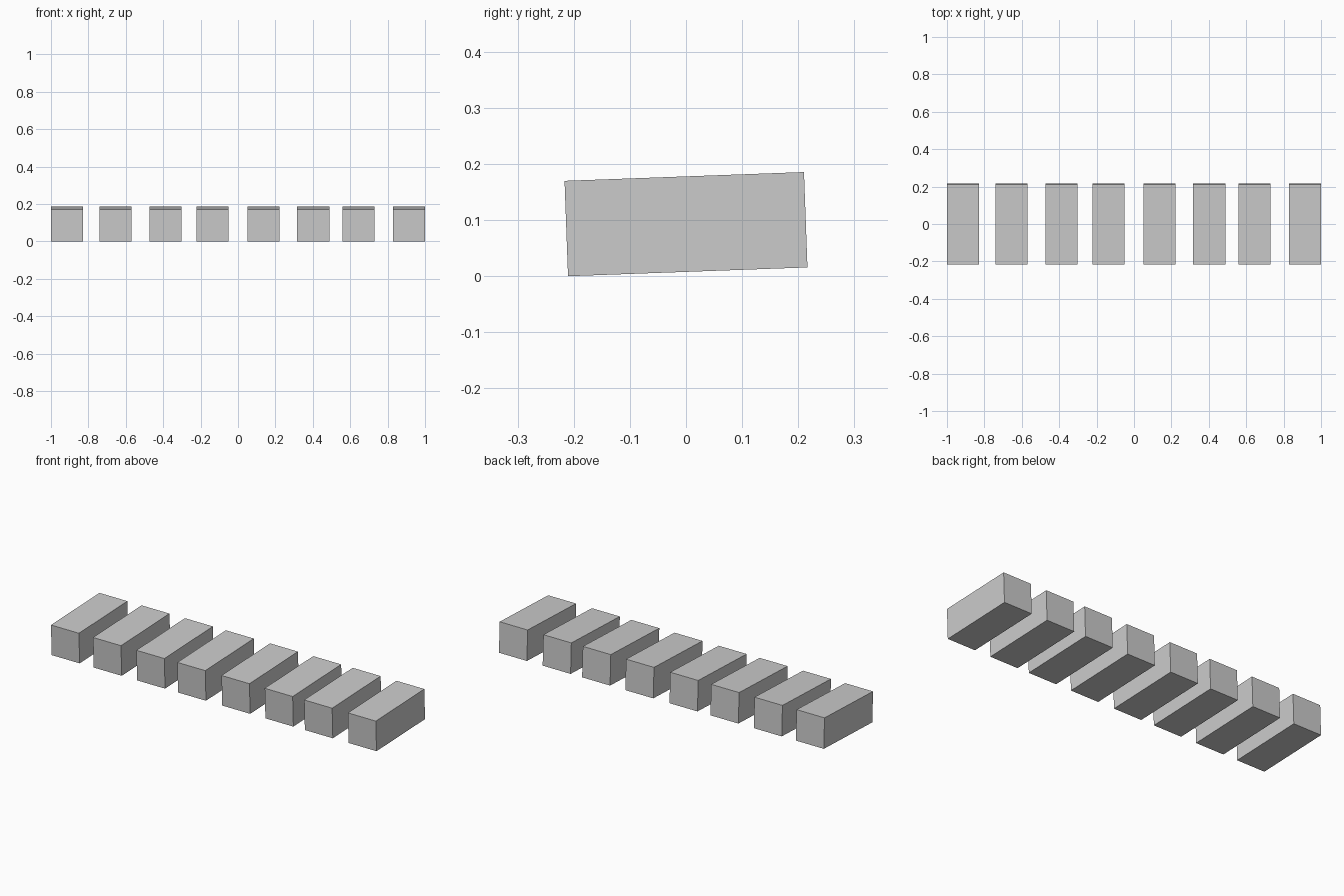
import bpy
import math

if "Cube" in bpy.data.objects:
    bpy.data.objects.remove(bpy.data.objects["Cube"])

WIDTH, LENGTH, HEIGHT = 0.172, 0.427, 0.170
TILT = math.radians(2.1)
# Height of the block centre so the lowest edge rests on the ground
Z = (HEIGHT * math.cos(TILT) + LENGTH * math.sin(TILT)) / 2

# Slightly uneven spacing along the row
CENTRES = [-0.914, -0.655, -0.388, -0.136, 0.136, 0.402, 0.645, 0.914]


def add_block(index, x):
    """One rectangular block, tipped up slightly at the back."""
    bpy.ops.mesh.primitive_cube_add(size=1, location=(x, 0, Z), rotation=(TILT, 0, 0))
    block = bpy.context.object
    block.name = f"block_{index}"
    block.scale = (WIDTH, LENGTH, HEIGHT)


# Row of eight blocks
for i, x in enumerate(CENTRES, 1):
    add_block(i, x)
